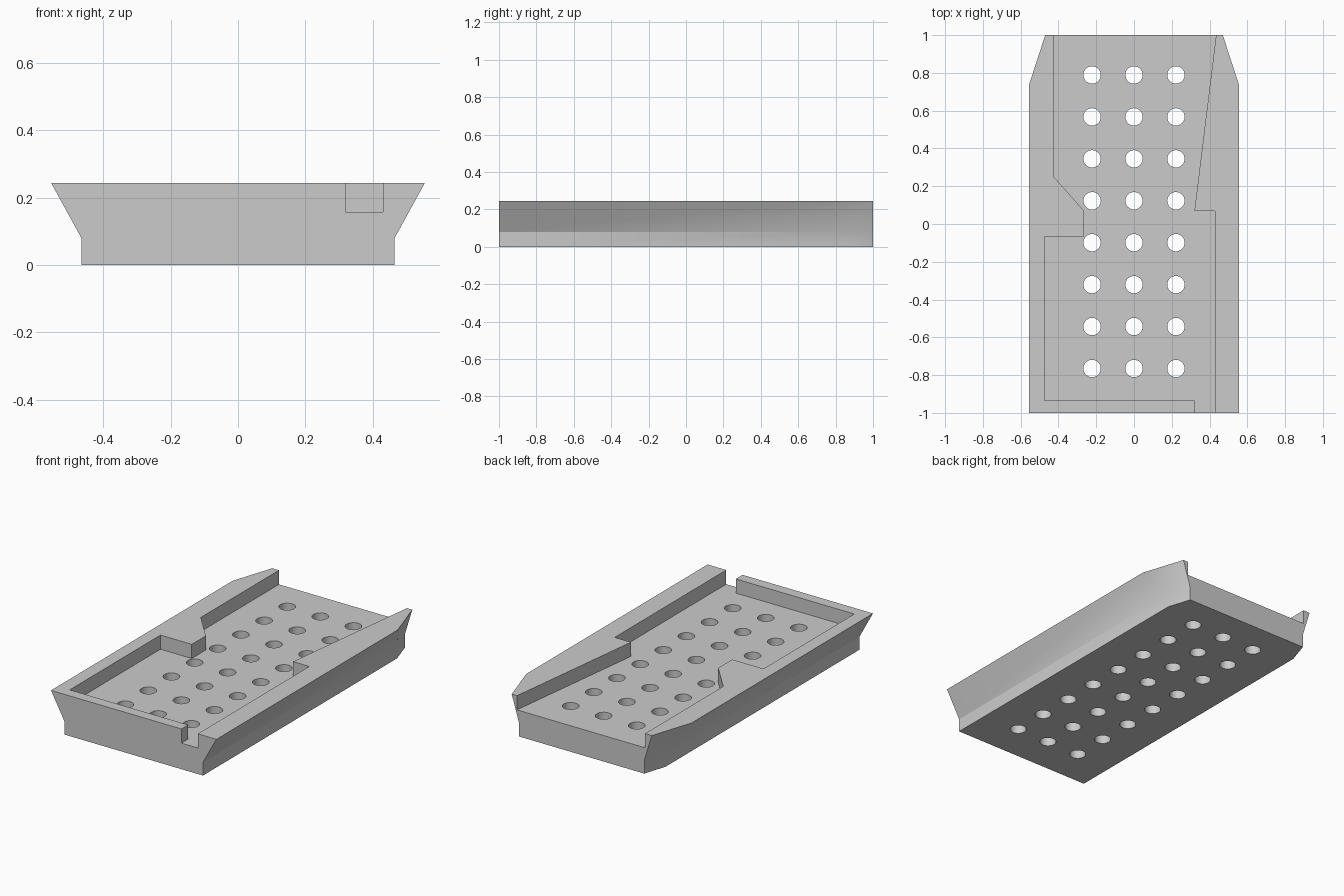
import bpy, bmesh, math

cube = bpy.data.objects.get("Cube")
if cube:
    bpy.data.objects.remove(cube, do_unlink=True)

HEIGHT, FLOOR, KINK = 0.244, 0.158, 0.08

grey = bpy.data.materials.new("plain grey")
grey.use_nodes = True
colour = (0.6, 0.6, 0.6, 1)
grey.diffuse_color = colour
grey.node_tree.nodes["Principled BSDF"].inputs["Base Color"].default_value = colour


def loft(name, sections):
    """Solid through matching outlines, each given as (points, z)."""
    bm = bmesh.new()
    rings = [[bm.verts.new((x, y, z)) for x, y in pts] for pts, z in sections]
    n = len(rings[0])
    bm.faces.new(rings[0][::-1])
    bm.faces.new(rings[-1])
    for low, high in zip(rings, rings[1:]):
        for i in range(n):
            j = (i + 1) % n
            bm.faces.new((low[i], low[j], high[j], high[i]))
    bmesh.ops.recalc_face_normals(bm, faces=bm.faces)
    mesh = bpy.data.meshes.new(name)
    bm.to_mesh(mesh)
    bm.free()
    obj = bpy.data.objects.new(name, mesh)
    bpy.context.collection.objects.link(obj)
    mesh.materials.append(grey)
    return obj


def cut(target, cutter):
    cutter.hide_render = True
    mod = target.modifiers.new("cut", "BOOLEAN")
    mod.operation, mod.solver, mod.object = "DIFFERENCE", "EXACT", cutter
    bpy.context.view_layer.objects.active = target
    bpy.ops.object.modifier_apply(modifier=mod.name)
    bpy.data.objects.remove(cutter, do_unlink=True)


def outline(side, corner_y, back):
    """Rectangle with its two back corners cut off."""
    half = [(side, -1), (side, corner_y), (back, 1)]
    return half + [(-x, y) for x, y in reversed(half)]


# Flared body with chamfered back corners
base = outline(0.465, 0.86, 0.42)
tray = loft("tray", [(base, 0), (base, KINK), (outline(0.555, 0.74, 0.47), HEIGHT)])

# Stepped pocket, open at the back and through the front notch
pocket = [(0.43, -1.1), (0.43, 0.07), (0.32, 0.07), (0.447, 1.1),
          (-0.425, 1.1), (-0.425, 0.25), (-0.265, 0.07), (-0.265, -0.065),
          (-0.475, -0.065), (-0.475, -0.935), (0.32, -0.935), (0.32, -1.1)]
cut(tray, loft("pocket_cutter", [(pocket, FLOOR), (pocket, 0.4)]))

# Grid of drain holes through the floor
STEP, RADIUS, SIDES = 0.222, 0.046, 32
for column in (-1, 0, 1):
    for row in range(8):
        cx, cy = column * STEP, -0.765 + row * STEP
        ring = [(cx + RADIUS * math.cos(a), cy + RADIUS * math.sin(a))
                for a in (math.tau * i / SIDES for i in range(SIDES))]
        cut(tray, loft("hole_cutter", [(ring, -0.1), (ring, 0.3)]))

# Rounded holes, crisp edges
bpy.ops.object.select_all(action="DESELECT")
tray.select_set(True)
bpy.context.view_layer.objects.active = tray
bpy.ops.object.shade_smooth_by_angle(angle=math.radians(25))
